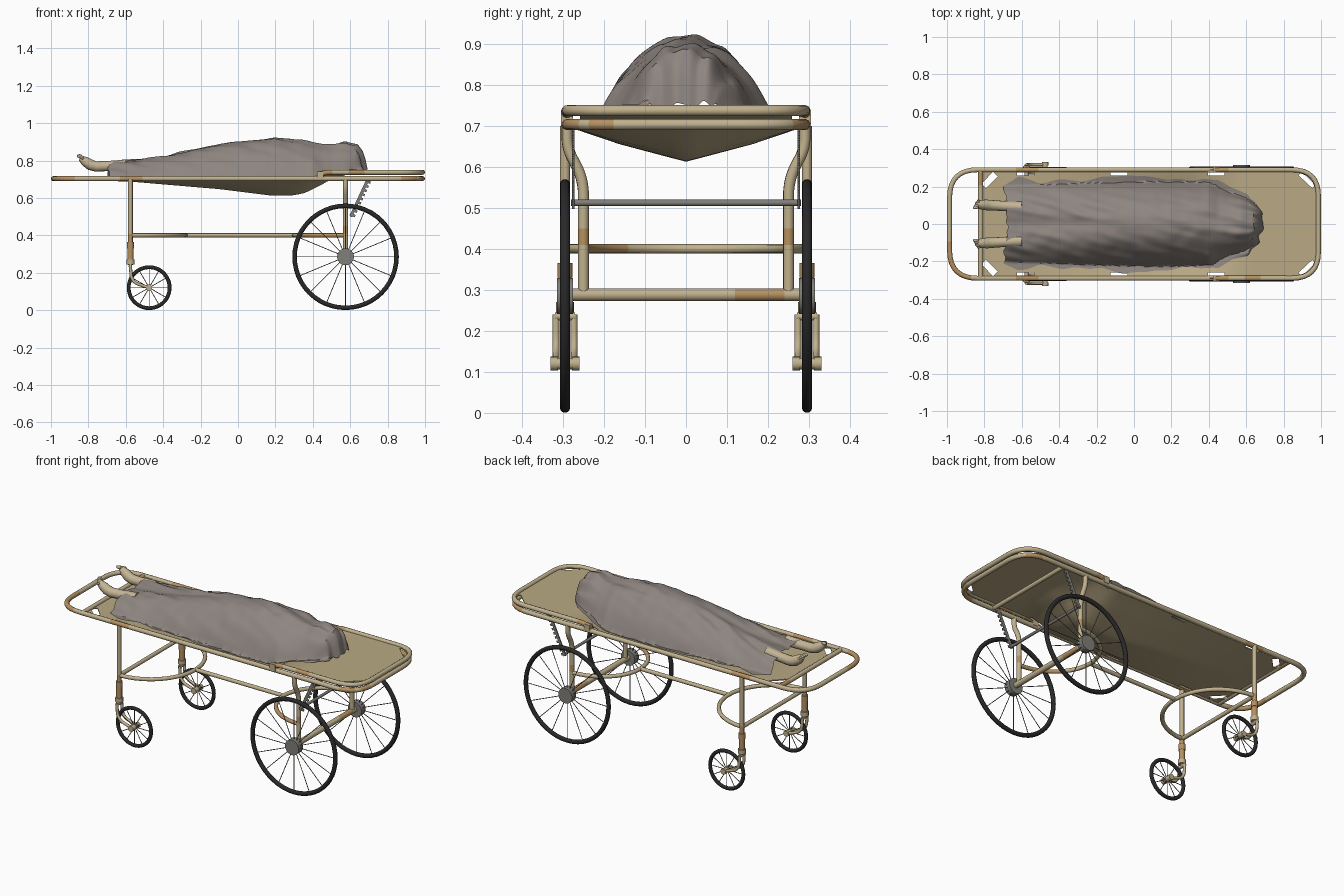
import bpy, bmesh, math
from mathutils import Vector, Matrix, noise

if "Cube" in bpy.data.objects:
    bpy.data.objects.remove(bpy.data.objects["Cube"])

def material(name, *rgb):
    m = bpy.data.materials.new(name)
    m.use_nodes = True
    m.diffuse_color = (*rgb, 1)
    m.node_tree.nodes["Principled BSDF"].inputs["Base Color"].default_value = (*rgb, 1)
    return m

CREAM = material("cream paint", .53, .44, .27)
RUST = material("rust", .46, .28, .12)
CANVAS = material("tan canvas", .49, .40, .235)
SHEET = material("grey cloth", .27, .235, .215)
RUBBER = material("black rubber", .022, .022, .022)
STEEL = material("dull steel", .22, .21, .19)
SKIN = material("pale skin", .55, .46, .30)
made = []

def finish(name, bm, *mats):
    me = bpy.data.meshes.new(name)
    bm.to_mesh(me)
    bm.free()
    for m in mats:
        me.materials.append(m)
    ob = bpy.data.objects.new(name, me)
    bpy.context.collection.objects.link(ob)
    made.append(ob)
    return ob

def lookup(table, x):
    """Smoothed value from a short (x, value) table."""
    for (a, p), (b, q) in zip(table, table[1:]):
        if x <= b:
            t = min(max((x - a) / (b - a), 0), 1)
            return p + (q - p) * t
    return table[-1][1]

def fillet(pts, rad, closed=False):
    """Round the corners of a path."""
    pts, out, n = [Vector(p) for p in pts], [], len(pts)
    for i, p in enumerate(pts):
        if not closed and i in (0, n - 1):
            out.append(p)
            continue
        a, b = pts[i - 1] - p, pts[(i + 1) % n] - p
        d = min(rad, a.length * .5, b.length * .5)
        s, e = p + a.normalized() * d, p + b.normalized() * d
        for k in range(9):
            t = k / 8
            bez = s * (1 - t) ** 2 + p * 2 * t * (1 - t) + e * t * t
            out.append(bez)
    return out

def tube(name, pts, r, mat=CREAM, closed=False, rust=None, sides=10):
    """Sweep a round section along a path; r is a number or one radius per point."""
    pts = [Vector(p) for p in pts]
    radii = r if isinstance(r, list) else [r] * len(pts)
    if closed:
        pts, radii = pts + pts[:1], radii + radii[:1]
    path = []
    for i in range(len(pts) - 1):
        n = max(1, int((pts[i + 1] - pts[i]).length / .04))
        path += [(pts[i].lerp(pts[i + 1], k / n), radii[i] + (radii[i + 1] - radii[i]) * k / n) for k in range(n)]
    if not closed:
        path.append((pts[-1], radii[-1]))
    bm, rings, n, side = bmesh.new(), [], len(path), None
    for i, (p, rad) in enumerate(path):
        lo = path[i - 1 if closed else max(i - 1, 0)][0]
        hi = path[(i + 1) % n if closed else min(i + 1, n - 1)][0]
        d = (hi - lo).normalized()
        side = d.orthogonal() if side is None else side - d * side.dot(d)
        side.normalize()
        up = d.cross(side)
        angles = [math.tau * k / sides for k in range(sides)]
        rings.append([bm.verts.new(p + (side * math.cos(a) + up * math.sin(a)) * rad) for a in angles])
    for i in range(n if closed else n - 1):
        A, B = rings[i], rings[(i + 1) % n]
        for k in range(sides):
            j = (k + 1) % sides
            f = bm.faces.new((A[k], A[j], B[j], B[k]))
            if rust and rust(f.calc_center_median()):
                f.material_index = 1
    if not closed:
        bm.faces.new(rings[0][::-1])
        bm.faces.new(rings[-1])
    return finish(name, bm, mat, RUST)

def box(bm, loc, size, rot=0, axis='Y'):
    bmesh.ops.create_cube(bm, size=1, matrix=Matrix.Translation(loc) @ Matrix.Rotation(rot, 4, axis) @ Matrix.Diagonal((*size, 1)))

# tubular bed frame
R = .0135
rusty = lambda c: (c.x < -.88 and c.y < -.1) or -.62 < c.x < -.52 or .88 < c.x < .96 or (c.x > .95 and -.23 < c.y < -.18)
tube("bed_frame", fillet([(-.986, -.29, .703), (.986, -.29, .703), (.986, .29, .703), (-.986, .29, .703)], .15, True), R, closed=True, rust=rusty)
tube("backrest_frame", fillet([(.43, -.29, .728), (.48, -.29, .737), (.986, -.29, .737), (.986, .29, .737), (.48, .29, .737), (.43, .29, .728)], .14),
     R, rust=lambda c: c.x < .52 or .6 < c.x < .66 and c.y < 0)
tube("foot_crossbar", [(-.82, -.29, .703), (-.82, .29, .703)], R, rust=lambda c: c.y > .22)
tube("head_crossbar", [(.72, -.29, .703), (.72, .29, .703)], .012)

# sagging canvas with lacing slots
SAG = [(-.82, 0), (-.55, .012), (-.1, .05), (.18, .085), (.3, .083), (.45, .05), (.6, 0), (1, 0)]
EDGE = [(.36, .703), (.48, .737)]

def canvas_z(x, y):
    return lookup(EDGE, x) - lookup(SAG, x) * lookup([(0, 1), (.16, .5), (.285, 0)], abs(y))

def cloth(name, nx, ny, place, *mats):
    bm = bmesh.new()
    g = [[bm.verts.new(place(i / nx, 2 * j / ny - 1)) for j in range(ny + 1)] for i in range(nx + 1)]
    for i in range(nx):
        for j in range(ny):
            bm.faces.new((g[i][j], g[i + 1][j], g[i + 1][j + 1], g[i][j + 1]))
    return finish(name, bm, *mats)

def canvas_point(u, v):
    x = -.825 + 1.81 * u
    y = v * lookup([(.88, .29), (.95, .265), (.985, .21)], x)
    return x, y, canvas_z(x, y)

canvas = cloth("canvas", 60, 18, canvas_point, CANVAS)
solid = canvas.modifiers.new("thickness", 'SOLIDIFY')
solid.thickness = .006
bm = bmesh.new()
for s in (-1, 1):
    for x in (-.58, -.08, .44):
        box(bm, (x, s * .267, .7), (.09, .016, .2))
    box(bm, (-.772, s * .235, .7), (.09, .035, .2), s * .8, 'Z')
    box(bm, (.925, s * .235, .72), (.10, .025, .2), -s * .75, 'Z')
cutter = finish("slot_cutter", bm)
cutter.hide_render = True
cut = canvas.modifiers.new("slots", 'BOOLEAN')
cut.operation, cut.object = 'DIFFERENCE', cutter
bpy.context.view_layer.objects.active = canvas
for m in ("thickness", "slots"):
    bpy.ops.object.modifier_apply(modifier=m)
made.remove(cutter)
bpy.data.objects.remove(cutter)

# draped sheet
TOP = [(-.70, .805), (-.5, .818), (-.4, .83), (-.2, .873), (0, .902), (.2, .92), (.34, .908), (.45, .885), (.51, .885), (.57, .9), (.64, .885), (.67, .84), (.69, .75)]
WIDTH = [(-.70, .205), (-.62, .25), (-.5, .225), (-.2, .24), (-.05, .262), (.1, .25), (.3, .235), (.45, .235), (.52, .19), (.62, .165), (.69, .10)]
BODY = [(-.70, .2), (-.3, .215), (.1, .225), (.4, .22), (.5, .17), (.6, .14), (.69, .10)]

def sheet_point(u, v):
    x = -.70 + 1.39 * u
    y = v * lookup(WIDTH, x) * (1 + .07 * abs(v) * noise.noise((x * 9, math.copysign(3, v), 0)))
    b = min(abs(y) / lookup(BODY, x), 1)
    dome = (1 - b ** 2.3) ** .85
    legs = lookup([(-.7, 1), (-.05, 0)], x)
    dome *= 1 - legs * .22 * math.exp(-(y / .045) ** 2)
    dome = max(dome, 0)
    low = canvas_z(x, y) + .006
    z = low + (lookup(TOP, x) - low) * dome
    # long creases, stronger on the flanks and over the head
    crease = noise.noise((x * 4, y * 22 + x * 5, 1)) * .014 + noise.noise((x * 14, y * 14, 7)) * .007
    z += crease * min(1, 4 * b * (1 - b) + .25) * (dome > .02)
    z += lookup([(.5, 0), (.62, .009)], x) * math.sin(v * 19) * b
    hem = max(0, abs(u - .5) * 12 - 5)
    x += hem * (.022 * noise.noise((y * 24, u * 5, 2)) + (.02 * (1 - v * v) if u < .5 else -.03 * v * v))
    return x, y, max(z, low)

cloth("sheet", 110, 60, sheet_point, SHEET)

# bare feet
for s, side in ((1, "left"), (-1, "right")):
    prof = [(-.60, .775, .03), (-.70, .770, .027), (-.76, .768, .028), (-.79, .777, .029), (-.82, .797, .025), (-.842, .814, .015)]
    tube(side + "_foot", [(x, s * (.10 - .06 * (x + .76)), z) for x, z, r in prof], [p[2] for p in prof], SKIN, sides=14)
    bm = bmesh.new()
    for k in range(5):
        mat = Matrix.Translation((-.847 + .004 * k, s * (.088 + .0095 * k), .824 - .003 * k)) @ Matrix.Diagonal((1.7, 1, 1.1, 1))
        bmesh.ops.create_icosphere(bm, subdivisions=2, radius=.009 - .0009 * k, matrix=mat)
    finish(side + "_toes", bm, SKIN)

# spoked wheels
def wheel(name, x, y, radius, thick, spokes, hub, hub_mat):
    c = Vector((x, y, radius))
    rim = radius - thick
    ring = [c + Vector((math.cos(a), 0, math.sin(a))) * rim for a in (math.tau * k / 48 for k in range(48))]
    tube(name + "_tyre", ring, thick, RUBBER, True)
    for k in range(spokes):
        a = math.tau * k / spokes
        tube(name + "_spoke", [c, c + Vector((math.cos(a), 0, math.sin(a))) * rim], .0022, STEEL, sides=5)
    w = Vector((0, .02, 0))
    tube(name + "_hub", [c - w, c + w], hub, hub_mat, sides=20)

for s, side in ((1, "left"), (-1, "right")):
    Y = s * .295
    wheel(side + "_large_wheel", .575, Y, .285, .0125, 16, .045, STEEL)
    wheel(side + "_caster_wheel", -.475, Y, .12, .0105, 12, .014, CREAM)
    # head legs bend inside the large wheels
    tube(side + "_head_leg", fillet([(.575, s * .29, .70), (.575, s * .29, .645), (.575, s * .25, .57), (.575, s * .25, .288)], .04), .0135,
         rust=lambda c: .4 < c.z < .45)
    # foot legs, swivel sockets and forks
    tube(side + "_foot_leg", [(-.575, Y, .70), (-.575, Y, .24)], .0125, rust=lambda c: .37 < c.z < .42)
    for z0, z1, r in ((.33, .365, .019), (.255, .33, .0165), (.245, .27, .022)):
        tube(side + "_swivel_socket", [(-.575, Y, z0), (-.575, Y, z1)], r, rust=lambda c: .26 < c.z < .36, sides=14)
    tube(side + "_fork_crown", [(-.575, Y - .024, .235), (-.575, Y + .024, .235)], .01)
    for d in (-.022, .022):
        tube(side + "_fork_prong", fillet([(-.575, Y + d, .24), (-.57, Y + d, .15), (-.475, Y + d, .12)], .08), .0085)
        tube(side + "_axle_cap", [(-.475, Y + d * .8, .12), (-.475, Y + d * 1.6, .12)], .017, sides=14)
    # toothed backrest ratchet
    bm = bmesh.new()
    top, bottom = Vector((.695, s * .275, .70)), Vector((.603, s * .275, .50))
    tilt = math.atan2(top.x - bottom.x, top.z - bottom.z)
    box(bm, (top + bottom) / 2, (.016, .006, .22), tilt)
    for k in range(9):
        box(bm, top.lerp(bottom, (k + .5) / 9) + Vector((.011, 0, -.005)), (.016, .006, .013), tilt)
    finish(side + "_ratchet", bm, STEEL)
    # hinge at the start of the backrest
    bm = bmesh.new()
    box(bm, (.44, s * .29, .72), (.035, .03, .04))
    finish(side + "_hinge", bm, CREAM)

# axle, brace bars and ratchet rod
tube("axle", [(.575, -.28, .288), (.575, .28, .288)], .016, rust=lambda c: .13 < c.y < .24)
tube("ratchet_rod", [(.605, -.28, .512), (.605, .28, .512)], .008, STEEL)
tube("centre_bar", [(-.28, 0, .40), (.30, 0, .40)], .0115)
tube("foot_brace", [(-.575, -.295, .40), (-.575, .295, .40)], .0115)
arc = [math.pi * k / 20 - math.pi / 2 for k in range(21)]
tube("foot_arc", [(-.575 + .295 * math.cos(a), .293 * math.sin(a), .40) for a in arc], .0115)
tube("head_arc", [(.575 - .275 * math.cos(a), .25 * math.sin(a), .40) for a in arc], .0115, rust=lambda c: c.y < -.13)

# consistent normals and soft shading
bpy.ops.object.select_all(action='DESELECT')
for ob in made:
    bm = bmesh.new()
    bm.from_mesh(ob.data)
    bmesh.ops.recalc_face_normals(bm, faces=bm.faces)
    bm.to_mesh(ob.data)
    bm.free()
    ob.select_set(True)
bpy.context.view_layer.objects.active = canvas
bpy.ops.object.shade_smooth_by_angle(angle=math.radians(40))
